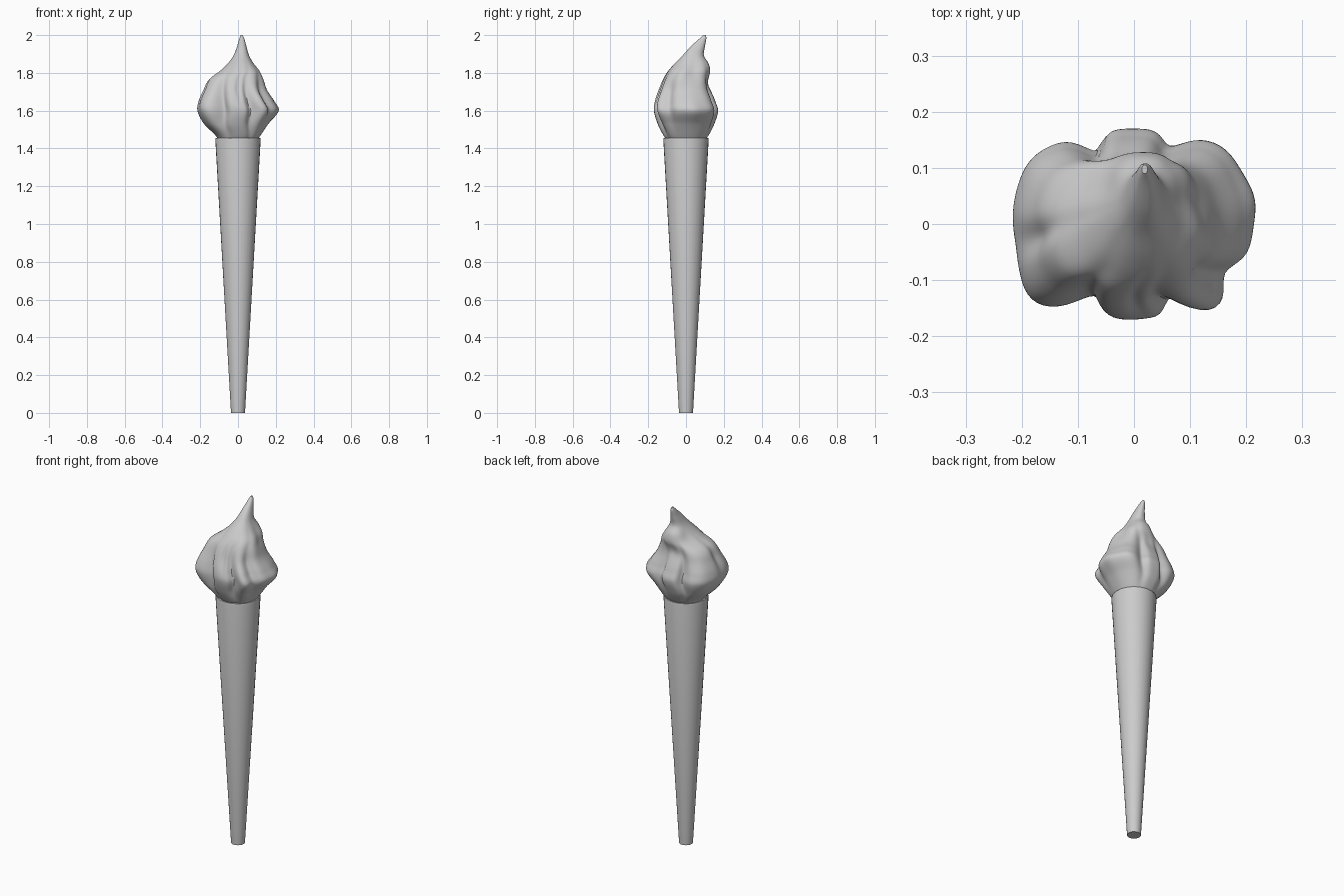
import bpy
import math

old = bpy.data.objects.get("Cube")
if old:
    bpy.data.objects.remove(old)

grey = bpy.data.materials.new("light grey")
grey.use_nodes = True
grey.diffuse_color = (0.6, 0.6, 0.6, 1)
grey.node_tree.nodes["Principled BSDF"].inputs["Base Color"].default_value = (0.6, 0.6, 0.6, 1)


def loft(name, rings):
    """Skin equal rings of points into a capped, smooth-shaded solid."""
    n = len(rings[0])
    verts = [p for ring in rings for p in ring]
    faces = [(i * n + j, i * n + (j + 1) % n, (i + 1) * n + (j + 1) % n, (i + 1) * n + j)
             for i in range(len(rings) - 1) for j in range(n)]
    faces.append(tuple(reversed(range(n))))
    faces.append(tuple(range(len(verts) - n, len(verts))))
    mesh = bpy.data.meshes.new(name)
    mesh.from_pydata(verts, [], faces)
    mesh.materials.append(grey)
    ob = bpy.data.objects.new(name, mesh)
    bpy.context.collection.objects.link(ob)
    bpy.ops.object.select_all(action="DESELECT")
    ob.select_set(True)
    bpy.context.view_layer.objects.active = ob
    bpy.ops.object.shade_smooth_by_angle(angle=math.radians(40))
    return ob


def circle(r, z, n=32):
    return [(r * math.cos(2 * math.pi * j / n), r * math.sin(2 * math.pi * j / n), z)
            for j in range(n)]


# Tapered handle
loft("handle", [circle(0.037, 0), circle(0.12, 1.445), circle(0.118, 1.455)])

# Flame envelope: height, then left, right, front and back limits
ENVELOPE = [
    (1.44, -0.10, 0.10, -0.10, 0.10), (1.47, -0.12, 0.12, -0.12, 0.12),
    (1.53, -0.18, 0.16, -0.15, 0.15), (1.60, -0.215, 0.21, -0.17, 0.17),
    (1.65, -0.21, 0.19, -0.165, 0.155), (1.71, -0.185, 0.155, -0.145, 0.135),
    (1.77, -0.155, 0.14, -0.12, 0.13), (1.81, -0.10, 0.12, -0.095, 0.13),
    (1.85, -0.055, 0.085, -0.06, 0.12), (1.89, -0.025, 0.06, -0.02, 0.095),
    (1.94, -0.005, 0.045, 0.025, 0.10), (1.985, 0.008, 0.032, 0.075, 0.108),
    (2.0, 0.014, 0.024, 0.09, 0.105),
]

# Folds: angle, angular width, relative depth, middle height, half height
FOLDS = [
    (-62, 9, -0.20, 1.62, 0.14), (-118, 11, -0.22, 1.64, 0.15),
    (-28, 10, -0.15, 1.66, 0.12), (-45, 13, 0.08, 1.62, 0.10),
    (-142, 14, 0.10, 1.60, 0.10), (-170, 9, -0.10, 1.72, 0.08),
    (64, 9, -0.16, 1.64, 0.13), (116, 9, -0.20, 1.62, 0.12),
    (40, 14, 0.06, 1.65, 0.12), (146, 14, 0.05, 1.66, 0.10),
    (-80, 6, -0.07, 1.72, 0.08), (12, 12, 0.04, 1.60, 0.06),
    (90, 30, -0.12, 1.75, 0.04), (150, 30, -0.18, 1.82, 0.05),
    (20, 25, -0.15, 1.80, 0.06),
]


def envelope(z):
    """Catmull-Rom interpolation of the flame limits."""
    last = len(ENVELOPE) - 1
    i = max(k for k in range(last) if ENVELOPE[k][0] <= z + 1e-9)
    p0, p1, p2, p3 = (ENVELOPE[min(max(i + k, 0), last)] for k in (-1, 0, 1, 2))
    h = p2[0] - p1[0]
    t = (z - p1[0]) / h
    out = []
    for c in range(1, 5):
        m1 = (p2[c] - p0[c]) / (p2[0] - p0[0]) * h
        m2 = (p3[c] - p1[c]) / (p3[0] - p1[0]) * h
        out.append((2*t**3 - 3*t**2 + 1) * p1[c] + (t**3 - 2*t**2 + t) * m1
                   + (3*t**2 - 2*t**3) * p2[c] + (t**3 - t**2) * m2)
    return out


def flame_ring(z, n=128):
    left, right, front, back = envelope(z)
    cx, cy = (left + right) / 2, (front + back) / 2
    rx, ry = (right - left) / 2, (back - front) / 2
    ring = []
    for j in range(n):
        a = 2 * math.pi * j / n
        c, s = math.cos(a), math.sin(a)
        r = (abs(c / rx) ** 2.3 + abs(s / ry) ** 2.3) ** (-1 / 2.3)
        twist = math.degrees(a) + 25 * (z - 1.6)
        scale = 1
        for angle, width, depth, middle, half in FOLDS:
            d = (twist - angle + 180) % 360 - 180
            scale += depth * math.exp(-(d / width) ** 2 - ((z - middle) / half) ** 2)
        ring.append((cx + r * scale * c, cy + r * scale * s, z))
    return ring


# Lobed flame leaning back to its tip
STEPS = 72
loft("flame", [flame_ring(1.44 + 0.56 * k / STEPS) for k in range(STEPS + 1)])
